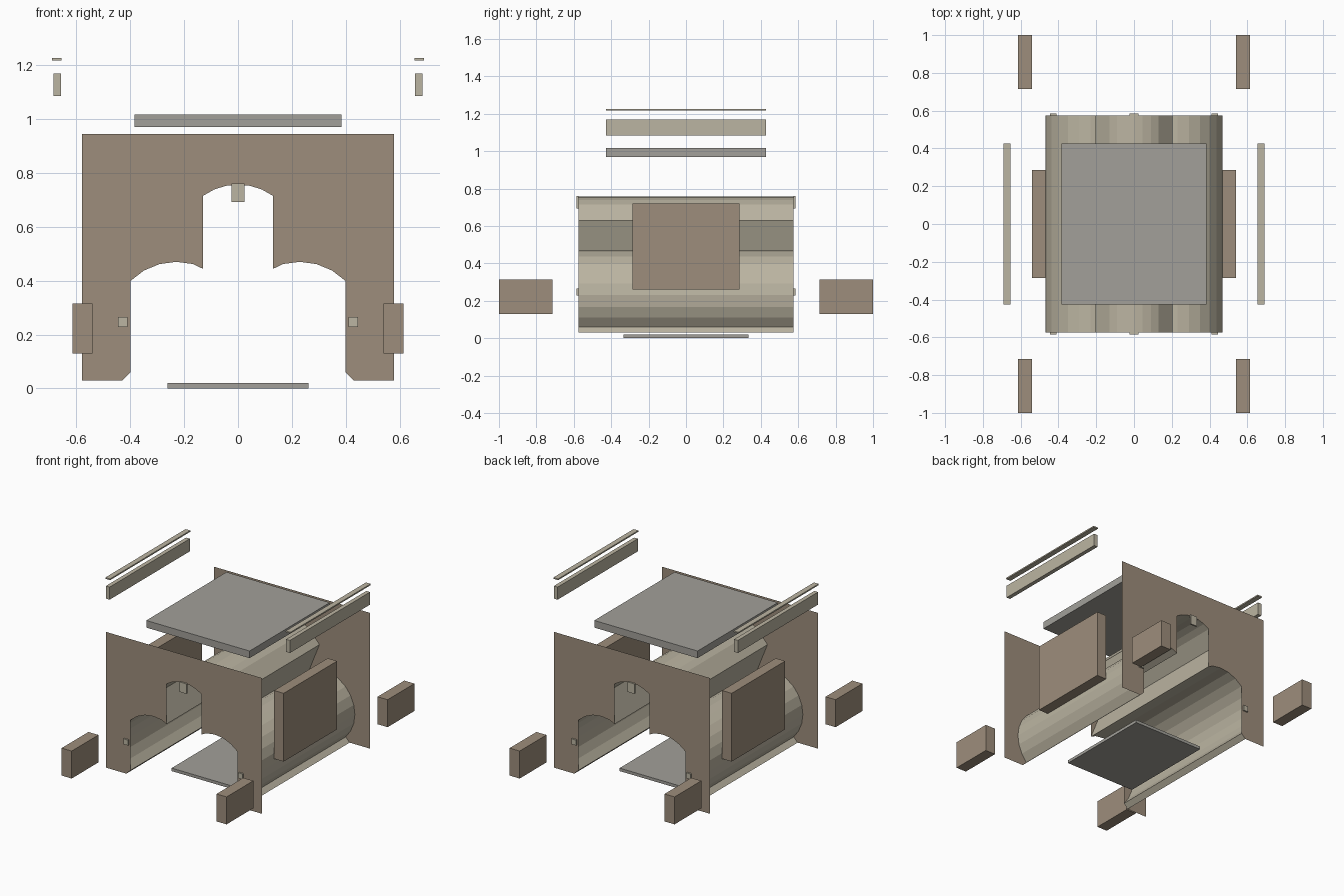
import bpy, bmesh
from math import sin, cos, radians

if "Cube" in bpy.data.objects:
    bpy.data.objects.remove(bpy.data.objects["Cube"])


def material(name, rgb):
    m = bpy.data.materials.new(name)
    m.diffuse_color = (*rgb, 1)
    m.use_nodes = True
    m.node_tree.nodes["Principled BSDF"].inputs["Base Color"].default_value = m.diffuse_color
    return m


BROWN = material("brown", (0.34, 0.27, 0.20))
TAN = material("tan", (0.50, 0.46, 0.36))
GREY = material("grey", (0.36, 0.35, 0.32))


def add_object(name, bm, mat):
    mesh = bpy.data.meshes.new(name)
    bm.to_mesh(mesh)
    bm.free()
    mesh.materials.append(mat)
    ob = bpy.data.objects.new(name, mesh)
    bpy.context.collection.objects.link(ob)
    return ob


def box(name, x, y, z, mat):
    bm = bmesh.new()
    bmesh.ops.create_cube(bm, size=1)
    for v in bm.verts:
        v.co = [(a + b) / 2 + c * (b - a) for (a, b), c in zip((x, y, z), v.co)]
    return add_object(name, bm, mat)


def span(a, b, s):
    return (a, b) if s > 0 else (-b, -a)


def mirrored(half):
    # half runs from the right foot up to the centre line
    return half + [(-x, z) for x, z in reversed(half) if x > 0]


DEPTH = 0.575

# Three-lobed profile: foot, low side lobe, narrow upper lobe
foot = [(0.43, 0.03), (0.40, 0.06)]
lobe = [(0.229 + 0.24 * cos(radians(a)), 0.23 + 0.24 * sin(radians(a)))
        for a in range(-30, 106, 15)]
neck = (0.13, 0.444)
crown = [(0.13, 0.715)] + [(0.222 * sin(radians(a)), 0.535 + 0.222 * cos(radians(a)))
                           for a in (24, 12, 0)]
crown[-1] = (0, crown[-1][1])
shell = mirrored(foot + lobe + [neck, (0.205, 0.63)] + crown)

# The end walls cut off the parts of the lobes that bulge sideways
opening = mirrored(foot + [p for p in lobe[5:]] + [neck] + crown)

# Tunnel lining
bm = bmesh.new()
front = [bm.verts.new((x, -DEPTH, z)) for x, z in shell]
back = [bm.verts.new((x, DEPTH, z)) for x, z in shell]
for i in range(len(shell) - 1):
    bm.faces.new((front[i], back[i], back[i + 1], front[i + 1]))
add_object("tunnel_lining", bm, TAN)

# Thin end walls with the tunnel opening
outer = [(-0.58, 0.03), (-0.58, 0.945), (0.58, 0.945), (0.58, 0.03)]
for end, s in (("front", -1), ("back", 1)):
    bm = bmesh.new()
    face = bm.faces.new([bm.verts.new((x, s * DEPTH, z)) for x, z in opening + outer])
    face.normal_update()
    if face.normal.y * s < 0:
        bmesh.ops.reverse_faces(bm, faces=[face])
    bmesh.ops.triangulate(bm, faces=bm.faces[:])
    add_object(end + "_wall", bm, BROWN)

    # Keystone and small side brackets on each wall
    y = span(DEPTH, 0.585, s)
    box(end + "_keystone", (-0.025, 0.025), y, (0.693, 0.76), TAN)
    for side, t in (("left", -1), ("right", 1)):
        box(f"{end}_{side}_bracket", span(0.41, 0.445, t), y, (0.228, 0.265), TAN)
        # Detached corner block
        box(f"{end}_{side}_corner_block", span(0.54, 0.615, t),
            span(0.715, 1.0, s), (0.13, 0.315), BROWN)

# Side buttresses and floating rails with caps
for side, t in (("left", -1), ("right", 1)):
    box(side + "_buttress", span(0.469, 0.54, t), (-0.285, 0.285), (0.26, 0.72), BROWN)
    box(side + "_parapet", span(0.658, 0.686, t), (-0.427, 0.427), (1.085, 1.17), TAN)
    box(side + "_parapet_cap", span(0.655, 0.69, t), (-0.427, 0.427), (1.217, 1.226), TAN)

# Upper deck and floor slabs
box("deck_slab", (-0.385, 0.385), (-0.427, 0.427), (0.97, 1.018), GREY)
box("floor_slab", (-0.262, 0.262), (-0.333, 0.333), (0, 0.02), GREY)
